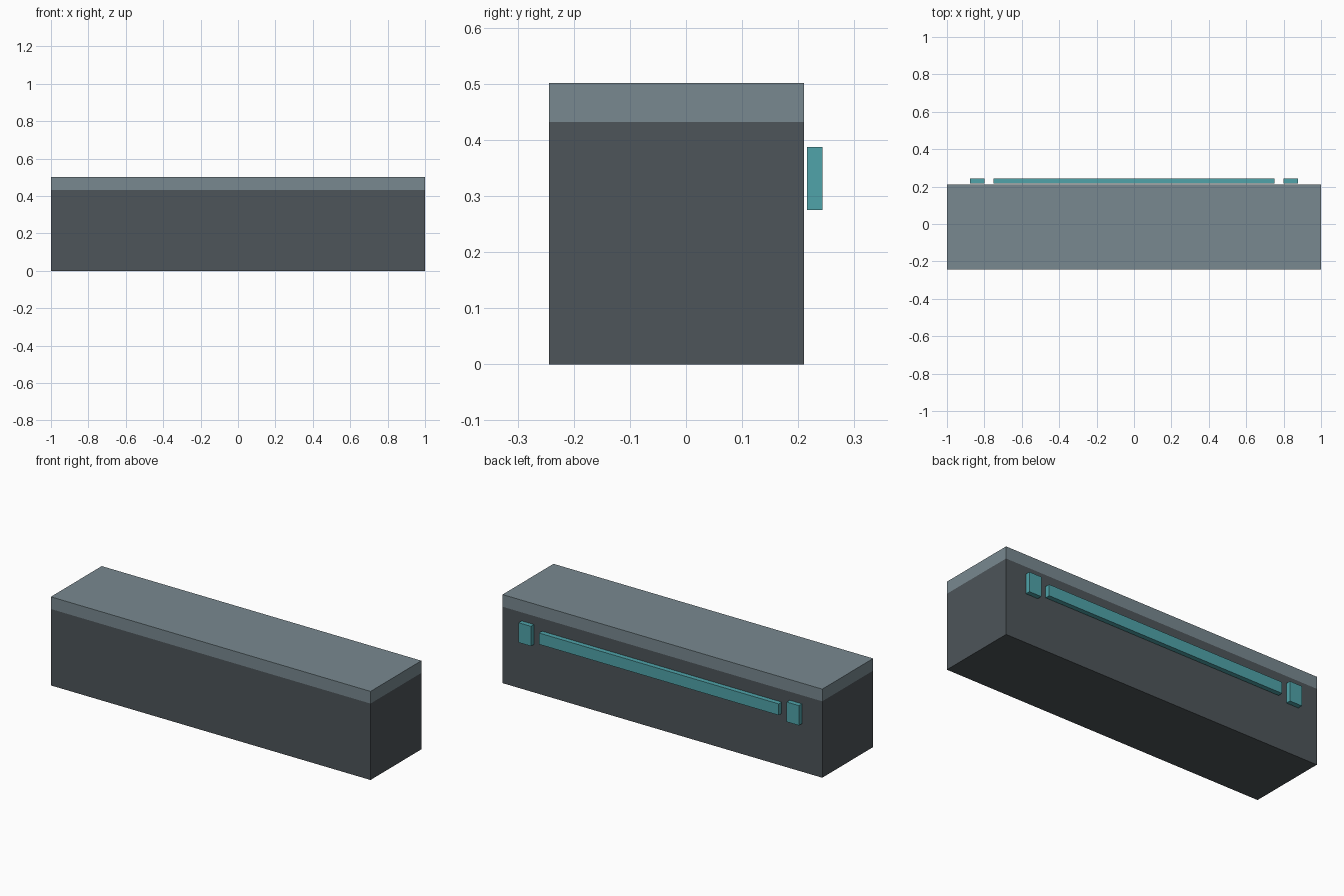
import bpy

if "Cube" in bpy.data.objects:
    bpy.data.objects.remove(bpy.data.objects["Cube"])


def material(name, color):
    m = bpy.data.materials.new(name)
    m.diffuse_color = (*color, 1)
    m.use_nodes = True
    m.node_tree.nodes["Principled BSDF"].inputs["Base Color"].default_value = m.diffuse_color
    return m


def box(name, x, y, z, mat):
    """Box from (min, max) ranges on each axis."""
    bpy.ops.mesh.primitive_cube_add(size=1)
    ob = bpy.context.object
    ob.name = name
    ob.location = [(a + b) / 2 for a, b in (x, y, z)]
    ob.scale = [b - a for a, b in (x, y, z)]
    bpy.ops.object.transform_apply(location=True, rotation=False, scale=True)
    ob.data.materials.append(mat)
    return ob


dark = material("dark_grey", (0.075, 0.09, 0.10))
slate = material("slate_grey", (0.19, 0.25, 0.28))
teal = material("teal", (0.08, 0.37, 0.40))

# Main body and top slab
depth = (-0.244, 0.2105)
box("body", (-1, 1), depth, (0, 0.432), dark)
box("top_slab", (-1, 1), depth, (0.432, 0.501), slate)

# Light strip, standing just off the back face
strip_y = (0.2157, 0.243)
box("light_strip", (-0.75, 0.75), strip_y, (0.299, 0.363), teal)

# End lights, mirrored across the centre
light = box("end_lights", (0.80, 0.877), strip_y, (0.275, 0.387), teal)
light.modifiers.new("mirror", 'MIRROR')
